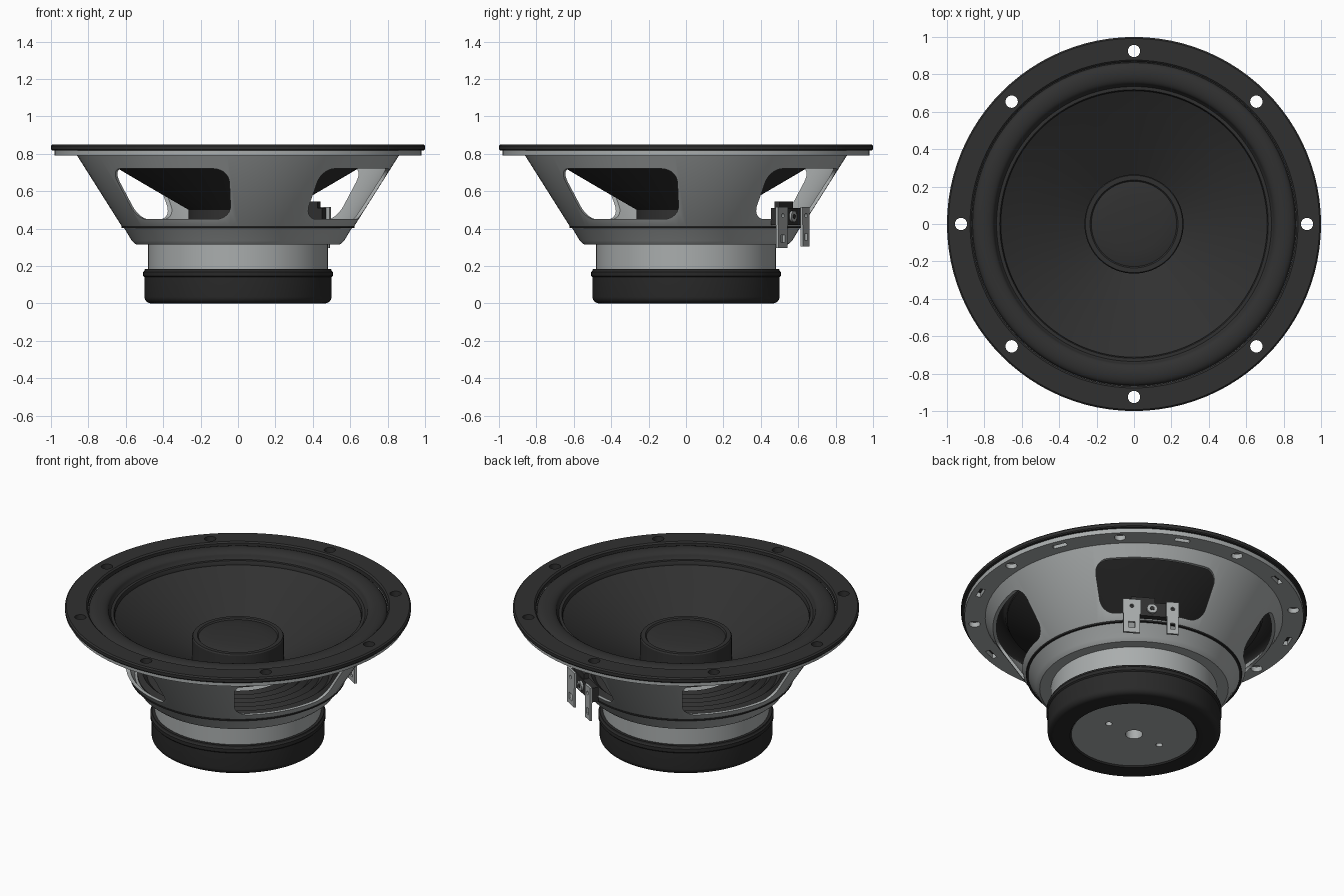
import bpy, bmesh, math
from math import radians, sin, cos, pi
from mathutils import Matrix, Vector

if "Cube" in bpy.data.objects:
    bpy.data.objects.remove(bpy.data.objects["Cube"])


def material(name, r, g, b):
    m = bpy.data.materials.new(name)
    m.use_nodes = True
    m.diffuse_color = (r, g, b, 1)
    bsdf = next(n for n in m.node_tree.nodes if n.type == 'BSDF_PRINCIPLED')
    bsdf.inputs["Base Color"].default_value = (r, g, b, 1)
    return m


METAL = material("grey_metal", .40, .42, .42)
BLACK = material("soft_black", .03, .03, .03)
RUBBER = material("magnet_black", .022, .022, .022)


def finish(bm, name, mat, cutter=None):
    """Turn a bmesh into a shaded object, with an optional boolean cut."""
    bmesh.ops.recalc_face_normals(bm, faces=bm.faces)
    me = bpy.data.meshes.new(name)
    bm.to_mesh(me)
    bm.free()
    ob = bpy.data.objects.new(name, me)
    bpy.context.collection.objects.link(ob)
    if mat:
        me.materials.append(mat)
    else:
        ob.hide_render = True
        return ob
    bpy.ops.object.select_all(action='DESELECT')
    ob.select_set(True)
    bpy.context.view_layer.objects.active = ob
    if cutter:
        mod = ob.modifiers.new("cut", 'BOOLEAN')
        mod.object, mod.operation, mod.solver = cutter, 'DIFFERENCE', 'EXACT'
        bpy.ops.object.modifier_apply(modifier=mod.name)
    bpy.ops.object.shade_smooth_by_angle(angle=radians(30))
    return ob


def lathe(name, profile, mat, cutter=None, steps=96):
    """Revolve a closed (r, z) outline round the vertical axis."""
    bm = bmesh.new()
    vs = [bm.verts.new((r, 0, z)) for r, z in profile]
    es = [bm.edges.new((vs[i - 1], v)) for i, v in enumerate(vs)]
    bmesh.ops.spin(bm, geom=vs + es, cent=(0, 0, 0), axis=(0, 0, 1),
                   angle=2 * pi, steps=steps)
    bmesh.ops.remove_doubles(bm, verts=bm.verts, dist=1e-4)
    bmesh.ops.dissolve_degenerate(bm, edges=bm.edges, dist=1e-5)
    return finish(bm, name, mat, cutter)


def shell(profile, t):
    """Thicken an open outline downwards."""
    return profile + [(r, z - t) for r, z in reversed(profile)]


def add_box(bm, lo, hi, matrix=Matrix()):
    lo, hi = Vector(lo), Vector(hi)
    bmesh.ops.create_cube(bm, size=1, matrix=matrix @ Matrix.Translation((lo + hi) / 2)
                          @ Matrix.Diagonal((*(hi - lo), 1)))


def add_cylinder(bm, radius, depth, matrix, segments=24):
    bmesh.ops.create_cone(bm, cap_ends=True, segments=segments, radius1=radius,
                          radius2=radius, depth=depth, matrix=matrix)


def turn(degrees):
    return Matrix.Rotation(radians(degrees), 4, 'Z')


def bolt_holes(bm):
    for i in range(8):
        add_cylinder(bm, .033, .2, turn(45 * i) @ Matrix.Translation((.925, 0, .82)))


# Cutters: bolt holes, flange slots and basket windows
bm = bmesh.new()
bolt_holes(bm)
bolt_cutter = finish(bm, "bolt_cutter", None)

bm = bmesh.new()
bolt_holes(bm)
for i in range(8):
    add_box(bm, (.915, -.045, .7), (.945, .045, .9), turn(45 * i + 22.5))
for i in range(4):
    part = bmesh.new()
    outline = [(-.29, .45), (.29, .45), (.365, .72), (-.365, .72)]
    part.faces.new([part.verts.new((.4, y, z)) for y, z in outline])
    bmesh.ops.bevel(part, geom=part.verts[:], offset=.075, segments=7,
                    profile=.5, affect='VERTICES')
    ext = bmesh.ops.extrude_face_region(part, geom=part.faces[:])
    bmesh.ops.translate(part, vec=(.6, 0, 0),
                        verts=[v for v in ext["geom"] if isinstance(v, bmesh.types.BMVert)])
    bmesh.ops.transform(part, matrix=turn(60 + 90 * i), verts=part.verts)
    bmesh.ops.recalc_face_normals(part, faces=part.faces)
    tmp = bpy.data.meshes.new("window")
    part.to_mesh(tmp)
    part.free()
    bm.from_mesh(tmp)
    bpy.data.meshes.remove(tmp)
basket_cutter = finish(bm, "basket_cutter", None)

bm = bmesh.new()
add_cylinder(bm, .05, .2, Matrix(), 32)
for x in (-.19, .19):
    add_cylinder(bm, .02, .2, Matrix.Translation((x, 0, 0)))
plate_cutter = finish(bm, "plate_cutter", None)

# Frame: basket with windows, seam line and front gasket
lathe("basket", [(.98, .818), (.98, .79), (.86, .79), (.62, .41), (.607, .40),
                 (.568, .335), (.545, .315), (.3, .315), (.3, .335), (.535, .335),
                 (.58, .405), (.597, .41), (.837, .785), (.87, .818)], METAL, basket_cutter)
lathe("basket_seam", [(.605, .403), (.624, .403), (.624, .412), (.605, .412)], RUBBER)
lathe("gasket", [(.995, .818), (1, .824), (1, .842), (.992, .85), (.877, .85),
                 (.868, .842), (.868, .818)], BLACK, bolt_cutter)

# Moving parts: surround roll, cone, centre tube with cap, spider
roll = [(.805 + .058 * cos(a), .815 + .03 * sin(a))
        for a in (pi * i / 12 for i in range(13))]
lathe("surround", shell([(.885, .815)] + roll + [(.735, .8), (.718, .8), (.712, .785)], .01), BLACK)
lathe("cone", shell([(.735, .79), (.712, .775), (.6, .708), (.45, .62), (.26, .51)], .012), BLACK)
lathe("dust_cap", [(0, .45), (.265, .45), (.265, .652), (.26, .66), (.235, .66), (.228, .652),
                   (.22, .655), (.15, .664), (.08, .668), (0, .67)], BLACK)
waves = [(.27 + .0135 * i, .425 + .012 * sin(i * pi / 2)) for i in range(24)]
lathe("spider", shell(waves, .008), BLACK)

# Motor: top plate cylinder, magnet cover and back plate
lathe("motor_collar", [(0, .15), (.48, .15), (.48, .32), (0, .32)], METAL)
corner = [(.465 + .035 * sin(a), .035 - .035 * cos(a))
          for a in (pi * i / 12 for i in range(7))]
lathe("magnet_cover", [(.36, .012), (.37, 0)] + corner +
      [(.5, .14), (.507, .147), (.507, .168), (.5, .175), (.498, .185),
       (.36, .185)], RUBBER)
lathe("back_plate", [(0, .008), (.362, .008), (.362, .17), (0, .17)], METAL, plate_cutter)

# Terminals: black board, two drooping tabs and a rivet
frame = turn(59)
sideways = Matrix.Rotation(pi / 2, 4, 'Y')
bm = bmesh.new()
add_box(bm, (.62, -.15, .42), (.662, .15, .51), frame)
add_box(bm, (.625, -.12, .50), (.655, .02, .545), frame)
finish(bm, "terminal_board", BLACK)

for name, y, half, low in (("wide_tab", -.12, .048, .295), ("narrow_tab", .12, .034, .305)):
    bm = bmesh.new()
    add_box(bm, (.6, y - half * .4, low + .03), (.8, y + half * .4, low + .07), frame)
    add_cylinder(bm, .012, .3, frame @ Matrix.Translation((.67, y, .47)) @ sideways, 16)
    hole = finish(bm, "tab_cutter", None)
    bm = bmesh.new()
    add_box(bm, (.663, y - half, low), (.677, y + half, .42), frame)
    add_box(bm, (.663, y - half * 1.1, .42), (.677, y + half * 1.1, .515), frame)
    finish(bm, name, METAL, hole)
    bpy.data.objects.remove(hole)

bm = bmesh.new()
add_cylinder(bm, .03, .03, frame @ Matrix.Translation((.66, 0, .465)) @ sideways)
finish(bm, "rivet", METAL)
bm = bmesh.new()
add_cylinder(bm, .013, .006, frame @ Matrix.Translation((.675, 0, .465)) @ sideways)
finish(bm, "rivet_centre", BLACK)

for ob in (bolt_cutter, basket_cutter, plate_cutter):
    bpy.data.objects.remove(ob)
